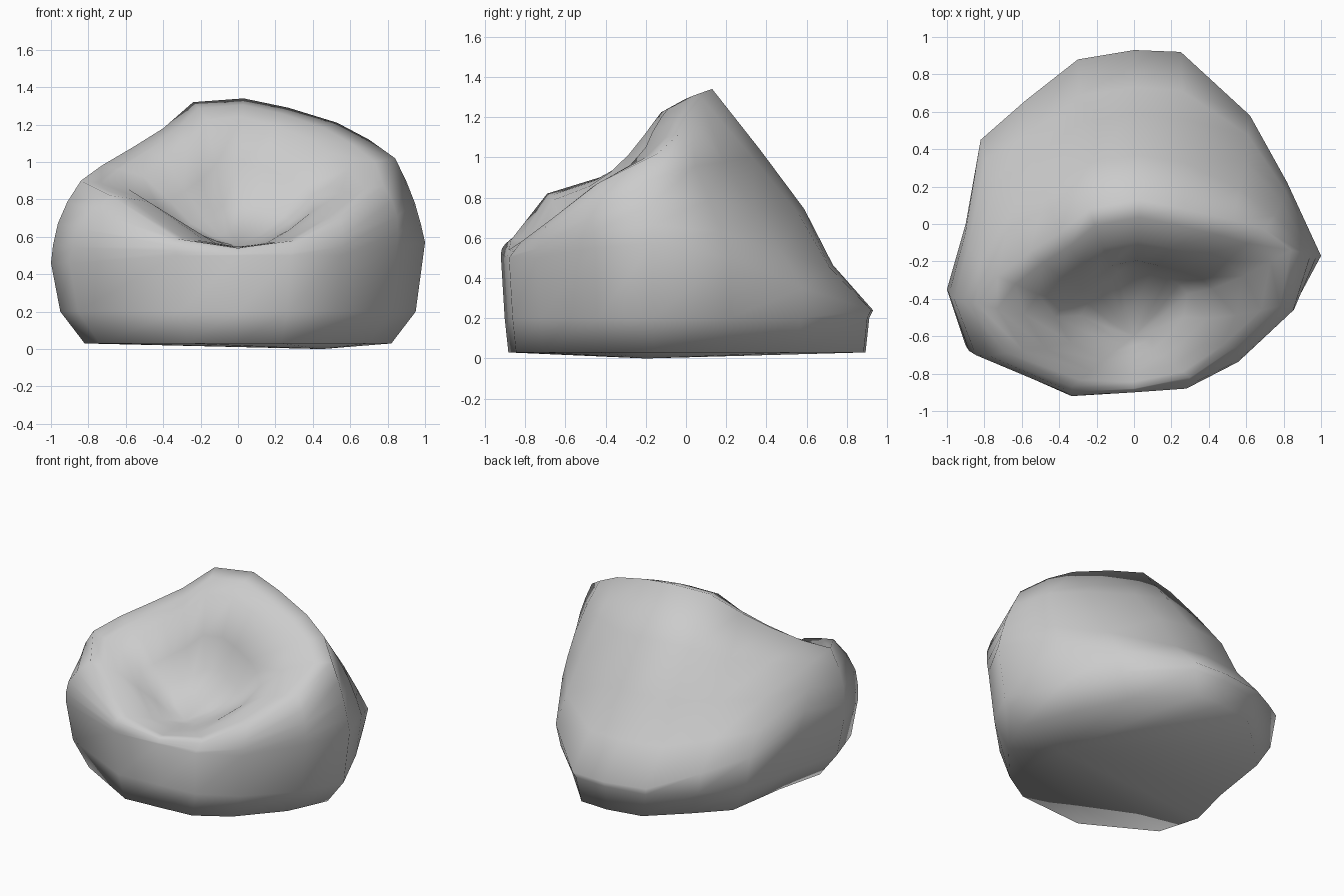
import bpy, bmesh, math
from mathutils import Vector

if "Cube" in bpy.data.objects:
    bpy.data.objects.remove(bpy.data.objects["Cube"])

# Widest outline, anticlockwise from the front: x, y, z
belly = [(0, -.9, .5), (.28, -.88, .5), (.55, -.74, .5), (.85, -.45, .55),
         (1, -.17, .57), (.82, .22, .5), (.62, .58, .35), (.25, .92, .24),
         (0, .93, .24), (-.3, .88, .25), (-.58, .66, .35), (-.82, .45, .45),
         (-.9, 0, .5), (-1, -.35, .46), (-.9, -.65, .46), (-.33, -.92, .5)]
# Crest running round the seat hollow, over the arms and the backrest
crest = [(0, -.88, .54), (.3, -.82, .58), (.54, -.66, .7), (.78, -.44, .87),
         (.84, -.14, 1.02), (.7, -.03, 1.12), (.53, .02, 1.21), (.27, .08, 1.29),
         (.03, .13, 1.34), (-.24, .08, 1.32), (-.4, -.05, 1.18), (-.56, -.15, 1.08),
         (-.73, -.28, .98), (-.84, -.43, .9), (-.68, -.69, .82), (-.33, -.87, .59)]
# Outward swell of the side wall for each column
swell = [0, 0, .03, .04, .02, .03, .02, .02, .02, .03, .04, .06, .07, .04, .06, .02]
belly = [Vector(p) for p in belly]
crest = [Vector(p) for p in crest]
seat = Vector((0, -.6, .55))
count = len(belly)


def flat_ring(sx, sy, z):
    return [Vector((p.x * sx, p.y * sy, z)) for p in belly]


def wall_ring(t):
    ring = []
    for low, high, amount in zip(belly, crest, swell):
        out = Vector((low.x, low.y, .4)).normalized()
        point = low.lerp(high, t) + out * amount * math.sin(math.pi * t)
        if 0 < t < .3 and low.y > .6:
            point.y -= .05          # tuck above the rear hem
        ring.append(point)
    return ring


def hollow_ring(t, lift, back):
    ring = []
    for p in crest:
        height = (p.z - seat.z) / .8
        ring.append(p.lerp(seat, t) + Vector((0, back, lift)) * height)
    return ring


rings = [flat_ring(.82, .96, .03), flat_ring(.95, .98, .2)]
rings += [wall_ring(t) for t in (0, .2, .45, .72, 1)]
rings += [hollow_ring(*r) for r in ((.13, .07, 0), (.3, .14, 0),
                                    (.5, .05, .04), (.66, -.05, .12), (.83, -.05, .04))]

# Bean bag cushion, lofted ring by ring and closed at the seat and the base
bm = bmesh.new()
rows = [[bm.verts.new(p) for p in ring] for ring in rings]
for lower, upper in zip(rows, rows[1:]):
    for i in range(count):
        j = (i + 1) % count
        bm.faces.new((lower[i], lower[j], upper[j], upper[i]))
base_middle = bm.verts.new((.45, -.2, 0))
seat_middle = bm.verts.new(seat)
for i in range(count):
    j = (i + 1) % count
    bm.faces.new((rows[0][j], rows[0][i], base_middle))
    bm.faces.new((rows[-1][i], rows[-1][j], seat_middle))
bmesh.ops.recalc_face_normals(bm, faces=bm.faces)
for face in bm.faces:
    face.smooth = True
mesh = bpy.data.meshes.new("bean_bag_cushion")
bm.to_mesh(mesh)
bm.free()
cushion = bpy.data.objects.new("bean_bag_cushion", mesh)
bpy.context.collection.objects.link(cushion)

# Plain grey fabric
fabric = bpy.data.materials.new("light_grey_fabric")
fabric.use_nodes = True
colour = (.6, .6, .6, 1)
fabric.diffuse_color = colour
fabric.node_tree.nodes["Principled BSDF"].inputs["Base Color"].default_value = colour
mesh.materials.append(fabric)
